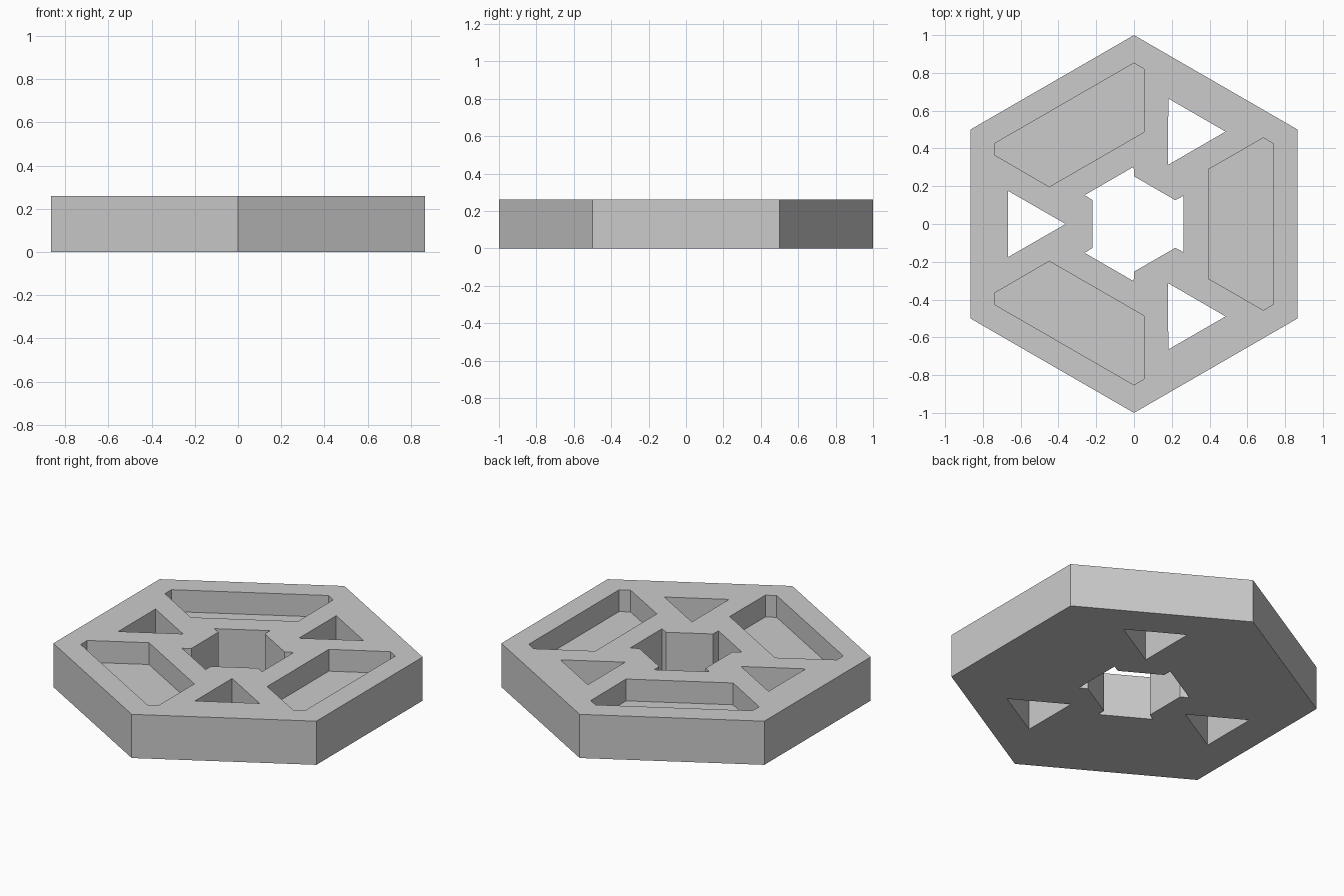
import bpy, bmesh
from math import cos, sin, radians

HEIGHT = 0.26
FLOOR = 0.13

cube = bpy.data.objects.get("Cube")
if cube:
    bpy.data.objects.remove(cube, do_unlink=True)

grey = bpy.data.materials.new("plain grey")
grey.use_nodes = True
grey.diffuse_color = (0.6, 0.6, 0.6, 1)
grey.node_tree.nodes["Principled BSDF"].inputs["Base Color"].default_value = grey.diffuse_color


def turn(points, degrees):
    c, s = cos(radians(degrees)), sin(radians(degrees))
    return [(x * c - y * s, x * s + y * c) for x, y in points]


def add_prism(bm, outline, bottom, top):
    """Closed prism from a counter-clockwise outline."""
    base = bm.faces.new([bm.verts.new((x, y, bottom)) for x, y in outline])
    extruded = bmesh.ops.extrude_face_region(bm, geom=[base], use_keep_orig=True)
    moved = [g for g in extruded["geom"] if isinstance(g, bmesh.types.BMVert)]
    bmesh.ops.translate(bm, verts=moved, vec=(0, 0, top - bottom))
    bmesh.ops.recalc_face_normals(bm, faces=bm.faces)


def make_object(name, bm):
    mesh = bpy.data.meshes.new(name)
    bm.to_mesh(mesh)
    bm.free()
    mesh.materials.append(grey)
    obj = bpy.data.objects.new(name, mesh)
    bpy.context.collection.objects.link(obj)
    return obj


# Hexagonal body
bm = bmesh.new()
add_prism(bm, [(cos(radians(a)), sin(radians(a))) for a in range(30, 390, 60)], 0, HEIGHT)
body = make_object("hexagonal_plate", bm)

# Cutters: each shape repeats three times around the centre
pocket = [(0.395, -0.29), (0.685, -0.456), (0.738, -0.425),
          (0.738, 0.425), (0.685, 0.456), (0.395, 0.29)]
triangle = [(-0.362, 0), (-0.666, 0.175), (-0.666, -0.175)]
hole_side = [(0.219, -0.126), (0.263, -0.15), (0.263, 0.15), (0.219, 0.126)]

bm = bmesh.new()
hole = []
for angle in (0, 120, 240):
    add_prism(bm, turn(pocket, angle), FLOOR, HEIGHT + 0.1)
    add_prism(bm, turn(triangle, angle), -0.1, HEIGHT + 0.1)
    hole += turn(hole_side, angle)
add_prism(bm, hole, -0.1, HEIGHT + 0.1)
cutter = make_object("opening_cutter", bm)
cutter.hide_render = True

# Cut the openings, then drop the cutter
cut = body.modifiers.new("openings", 'BOOLEAN')
cut.operation = 'DIFFERENCE'
cut.solver = 'EXACT'
cut.object = cutter
graph = bpy.context.evaluated_depsgraph_get()
result = bpy.data.meshes.new_from_object(body.evaluated_get(graph))
body.modifiers.clear()
body.data = result
bpy.data.objects.remove(cutter, do_unlink=True)
